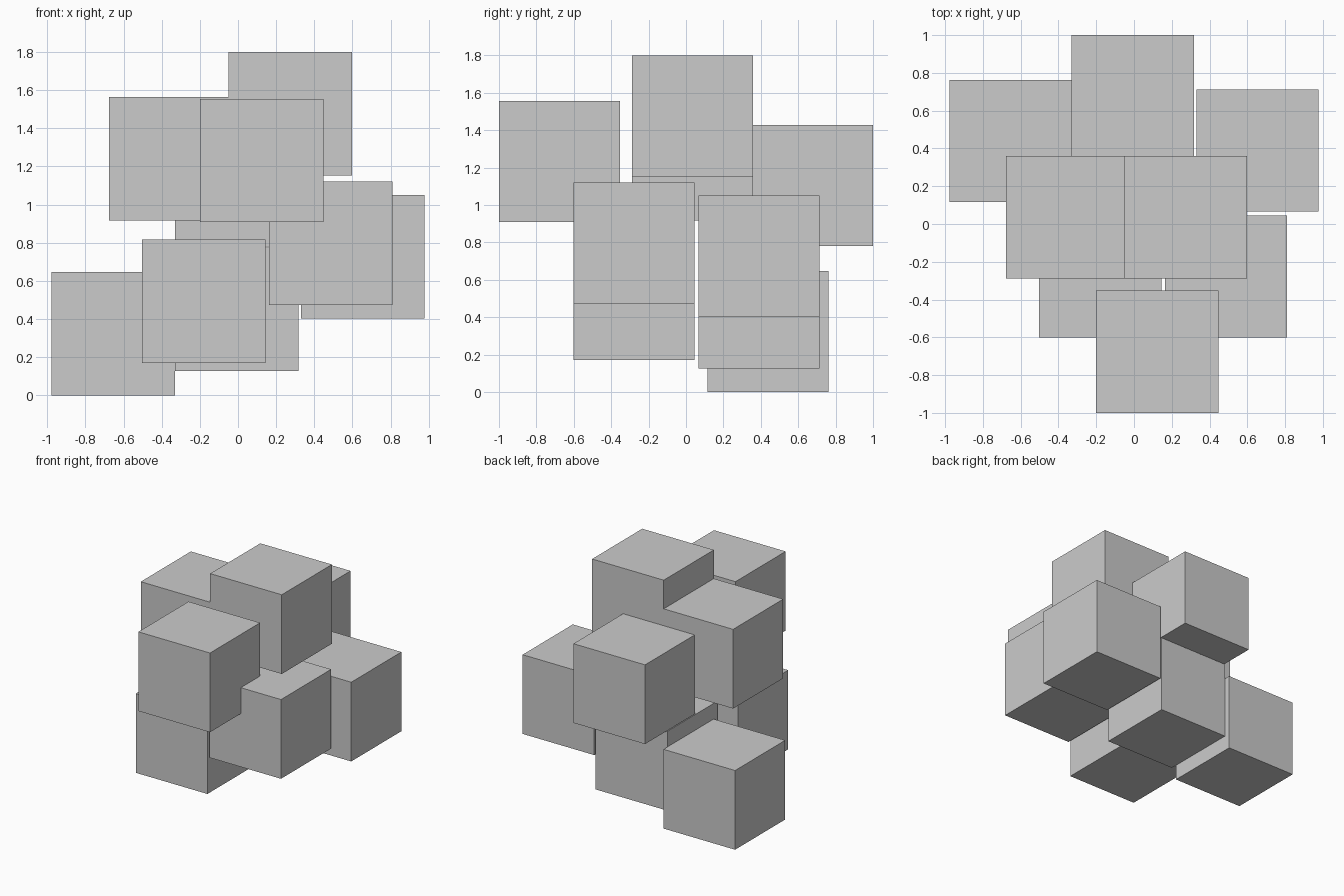
import bpy

if "Cube" in bpy.data.objects:
    bpy.data.objects.remove(bpy.data.objects["Cube"])

SIZE = 0.647

# Minimum corner of each equal-sized cube in the stack
corners = {
    "top_cube": (-0.05, -0.288, 1.152),
    "upper_left_cube": (-0.677, -0.288, 0.918),
    "upper_front_cube": (-0.2, -1.0, 0.908),
    "upper_back_cube": (-0.33, 0.353, 0.78),
    "middle_right_front_cube": (0.163, -0.602, 0.473),
    "middle_right_back_cube": (0.33, 0.066, 0.404),
    "lower_front_cube": (-0.502, -0.602, 0.171),
    "lower_back_cube": (-0.33, 0.066, 0.127),
    "bottom_left_cube": (-0.978, 0.116, 0.0),
}


def add_cube(name, corner):
    center = [c + SIZE / 2 for c in corner]
    bpy.ops.mesh.primitive_cube_add(size=SIZE, location=center)
    bpy.context.object.name = name


for name, corner in corners.items():
    add_cube(name, corner)
